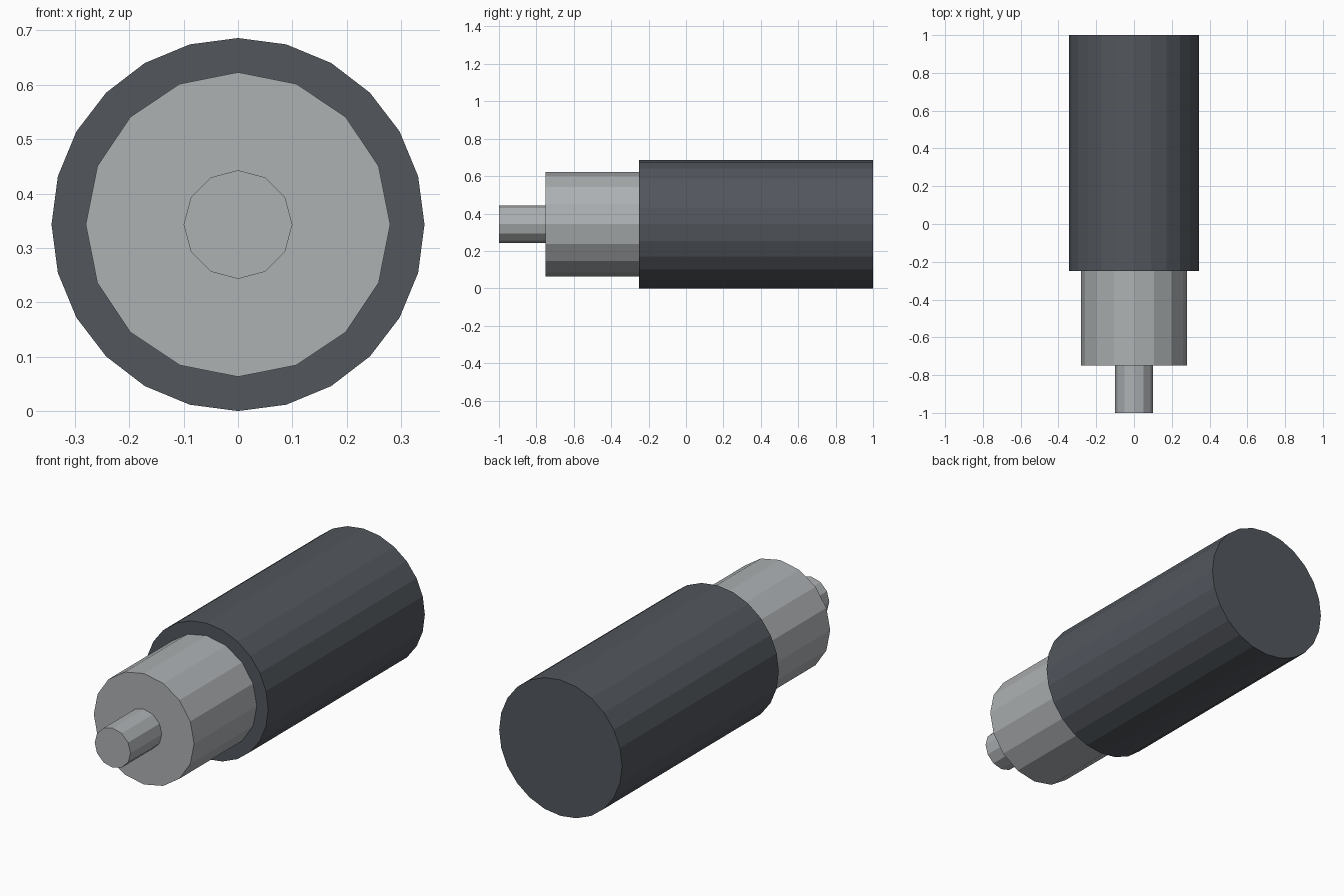
import bpy, math

if "Cube" in bpy.data.objects:
    bpy.data.objects.remove(bpy.data.objects["Cube"])

AXIS_Z = 0.343


def material(name, rgb):
    mat = bpy.data.materials.new(name)
    mat.diffuse_color = (*rgb, 1)
    mat.use_nodes = True
    mat.node_tree.nodes["Principled BSDF"].inputs["Base Color"].default_value = mat.diffuse_color
    return mat


def cylinder(name, radius, sides, y0, y1, mat):
    # Flat-shaded cylinder lying along y, with a vertex at the top
    bpy.ops.mesh.primitive_cylinder_add(
        vertices=sides, radius=radius, depth=y1 - y0,
        location=(0, (y0 + y1) / 2, AXIS_Z), rotation=(math.pi / 2, 0, 0))
    obj = bpy.context.object
    obj.name = name
    obj.data.materials.append(mat)
    return obj


dark = material("dark_grip", (0.085, 0.095, 0.11))
metal = material("light_metal", (0.42, 0.44, 0.45))

# Dark main body, stepped collar and thin front pin
cylinder("body", 0.343, 24, -0.25, 1.0, dark)
cylinder("collar", 0.28, 16, -0.75, -0.25, metal)
cylinder("pin", 0.1, 12, -1.0, -0.75, metal)
